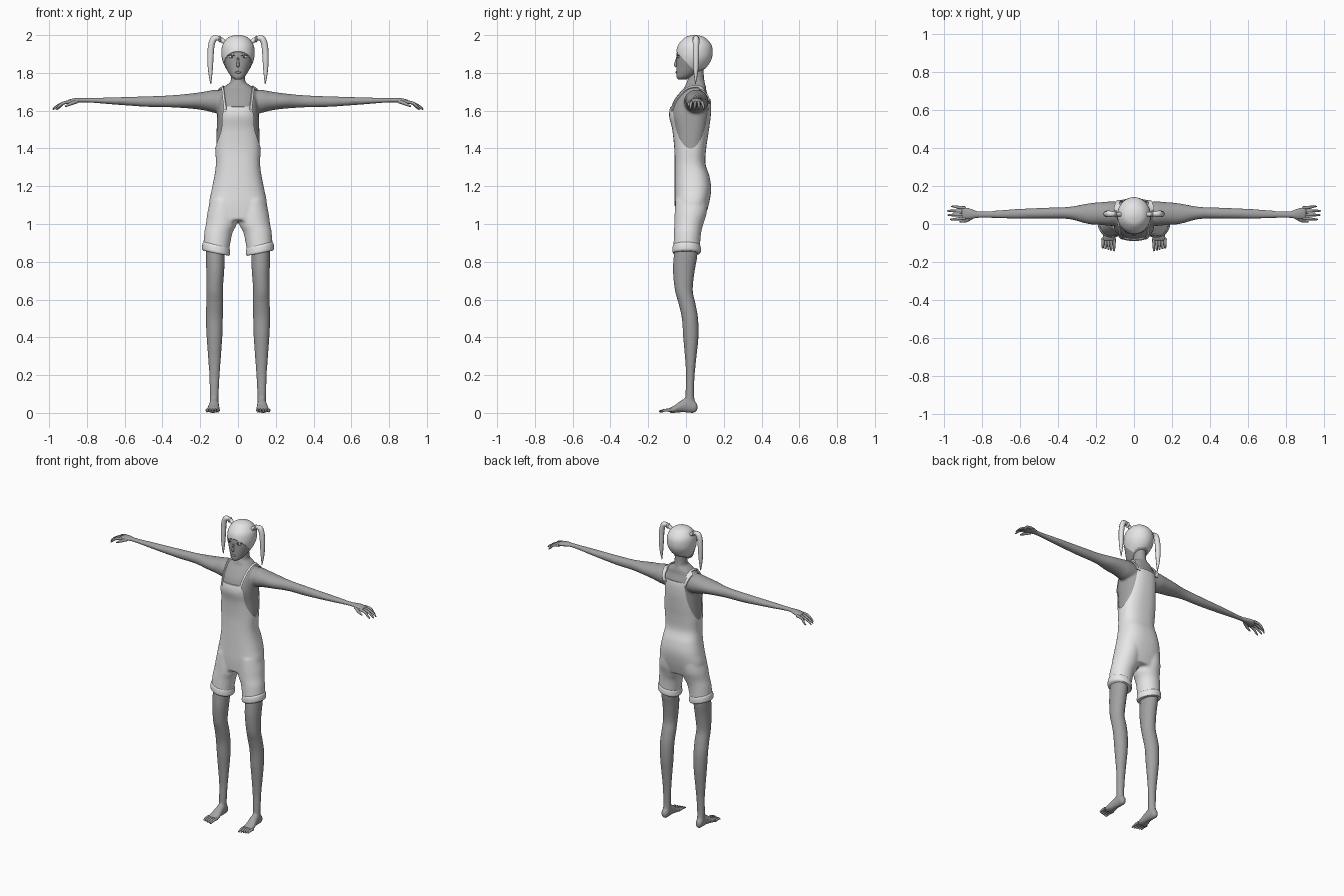
import bpy, bmesh, math
from mathutils import Vector

cube = bpy.data.objects.get("Cube")
if cube:
    bpy.data.objects.remove(cube, do_unlink=True)


def material(name, rgb):
    m = bpy.data.materials.new(name)
    m.use_nodes = True
    m.diffuse_color = (*rgb, 1)
    m.node_tree.nodes["Principled BSDF"].inputs["Base Color"].default_value = (*rgb, 1)
    return m


SKIN = material("skin grey", (0.36, 0.36, 0.36))
CLOTH = material("light cloth", (0.8, 0.8, 0.8))
HAIR = material("light hair", (0.78, 0.78, 0.78))
DARK = material("dark lash", (0.12, 0.12, 0.12))


def resample(rows, k=5):
    """Smooth curve through rows of numbers."""
    out = []
    for i in range(len(rows) - 1):
        p = [rows[max(i - 1, 0)], rows[i], rows[i + 1], rows[min(i + 2, len(rows) - 1)]]
        for s in range(k):
            t = s / k
            out.append([0.5 * (2 * b + (c - a) * t + (2 * a - 5 * b + 4 * c - d) * t * t
                               + (3 * b - a - 3 * c + d) * t ** 3) for a, b, c, d in zip(*p)])
    return out + [list(rows[-1])]


def loft(bm, rows, axis="z", side=1, power=2.0, n=36):
    """Rows are (position on axis, low and high of the first cross axis, low and high of the second)."""
    rings = []
    for t, a0, a1, b0, b1 in resample(rows):
        ring = []
        for i in range(n):
            ang = 2 * math.pi * i / n
            c, s = math.cos(ang), math.sin(ang)
            a = (a0 + a1) / 2 + (a1 - a0) / 2 * math.copysign(abs(c) ** (2 / power), c)
            b = (b0 + b1) / 2 + (b1 - b0) / 2 * math.copysign(abs(s) ** (2 / power), s)
            x, y, z = {"x": (t, a, b), "y": (a, t, b), "z": (a, b, t)}[axis]
            ring.append(bm.verts.new((x * side, y, z)))
        rings.append(ring)
    for r, q in zip(rings, rings[1:]):
        for i in range(n):
            bm.faces.new((r[i], r[(i + 1) % n], q[(i + 1) % n], q[i]))
    bm.faces.new(rings[0])
    bm.faces.new(rings[-1])


def finish(bm, name, mat):
    bmesh.ops.recalc_face_normals(bm, faces=bm.faces)
    me = bpy.data.meshes.new(name)
    bm.to_mesh(me)
    bm.free()
    return link(me, name, mat)


def link(data, name, mat):
    ob = bpy.data.objects.new(name, data)
    data.materials.append(mat)
    bpy.context.collection.objects.link(ob)
    return ob


def bake(ob, angle=40):
    """Apply modifiers, then smooth shade with sharp edges kept."""
    bpy.ops.object.select_all(action="DESELECT")
    ob.select_set(True)
    bpy.context.view_layer.objects.active = ob
    bpy.ops.object.convert(target="MESH")
    bpy.ops.object.shade_smooth_by_angle(angle=math.radians(angle))


def blend(ob, voxel):
    r = ob.modifiers.new("blend", "REMESH")
    r.mode, r.voxel_size = "VOXEL", voxel
    s = ob.modifiers.new("soften", "SMOOTH")
    s.factor, s.iterations = 0.5, 5


def tube(name, pts, mat):
    """Round tapering tube through (x, y, z, radius) points."""
    cu = bpy.data.curves.new(name, "CURVE")
    cu.dimensions, cu.bevel_depth, cu.bevel_resolution, cu.use_fill_caps = "3D", 1, 2, True
    rows = resample(pts, 4)
    sp = cu.splines.new("POLY")
    sp.points.add(len(rows) - 1)
    for p, (x, y, z, r) in zip(sp.points, rows):
        p.co, p.radius = (x, y, z, 1), r
    bake(link(cu, name, mat), 60)


def ball(name, loc, scale, mat):
    bm = bmesh.new()
    bmesh.ops.create_uvsphere(bm, u_segments=16, v_segments=10, radius=1)
    for v in bm.verts:
        v.co = Vector(loc) + v.co * Vector(scale)
    bake(finish(bm, name, mat), 60)


# trunk profile: height, half width, front, back
trunk = [(1.02, .13, -.055, .095), (1.1, .153, -.06, .12), (1.18, .14, -.06, .133),
         (1.25, .126, -.06, .125), (1.32, .117, -.06, .103), (1.4, .121, -.062, .107),
         (1.5, .119, -.073, .122), (1.58, .116, -.09, .132), (1.65, .11, -.072, .132),
         (1.7, .1, -.035, .115)]


def rows_of(profile, inset=0):
    return [(z, inset - w, w - inset, f + inset, b - inset) for z, w, f, b in profile]


# skin: torso, neck, arms, legs and feet blended into one surface
bm = bmesh.new()
loft(bm, rows_of(trunk[4:], .006) + rows_of([(1.722, .08, -.008, .106), (1.745, .047, .0, .1)]), power=2.5)
loft(bm, rows_of([(1.68, .06, .0, .1), (1.74, .042, .003, .1), (1.78, .037, .012, .095), (1.83, .037, .015, .095)]))
for s in (1, -1):
    loft(bm, [(.05, -.005, .115, 1.59, 1.7), (.12, -.01, .118, 1.588, 1.71), (.17, -.005, .115, 1.6, 1.702),
              (.24, .0, .108, 1.61, 1.692), (.345, .026, .09, 1.617, 1.682), (.48, .028, .085, 1.62, 1.676),
              (.65, .028, .077, 1.632, 1.671), (.8, .032, .066, 1.643, 1.667), (.86, .024, .083, 1.64, 1.667),
              (.905, .024, .092, 1.633, 1.656)], "x", s)
    loft(bm, [(.9, .07, .17, -.055, .06), (.83, .07, .17, -.065, .06), (.75, .073, .168, -.069, .046),
              (.65, .08, .167, -.059, .036), (.58, .078, .168, -.04, .05), (.5, .08, .17, -.022, .064),
              (.4, .083, .166, -.015, .066), (.3, .09, .159, -.006, .056), (.2, .097, .152, 0, .046),
              (.1, .102, .15, -.003, .043), (.04, .104, .148, -.005, .05)], "z", s)
    loft(bm, [(.062, .12, .135, .02, .04), (.05, .107, .148, .002, .06), (.02, .103, .15, 0, .085),
              (-.02, .1, .155, .003, .07), (-.06, .096, .165, 0, .04), (-.09, .097, .17, 0, .026)], "y", s)
body = finish(bm, "body", SKIN)
blend(body, .007)
bake(body, 70)

# overalls: trunk and short legs, with arm holes and a sloping bib edge cut away
bm = bmesh.new()
loft(bm, rows_of(trunk), power=2.5)
for s in (1, -1):
    loft(bm, [(1.13, .01, .147, -.055, .115), (1.06, .003, .162, -.06, .11), (1.0, .006, .17, -.062, .092),
              (.95, .03, .179, -.064, .08), (.86, .047, .185, -.067, .072)], "z", s)
overalls = finish(bm, "overalls", CLOTH)
blend(overalls, .008)
bpy.ops.mesh.primitive_cylinder_add(vertices=64, radius=1, depth=1, location=(0, .023, 1.68),
                                    rotation=(0, math.pi / 2, 0))
arm_cutter = bpy.context.object
arm_cutter.scale = (.28, .096, 1)
bpy.ops.mesh.primitive_cube_add(size=1, location=(0, -.08, 2.13), rotation=(.19, 0, 0))
bib_cutter = bpy.context.object
for c in (arm_cutter, bib_cutter):
    c.hide_render = True
    b = overalls.modifiers.new("cut", "BOOLEAN")
    b.operation, b.solver, b.object = "DIFFERENCE", "EXACT", c
bake(overalls)
for c in (arm_cutter, bib_cutter):
    bpy.data.objects.remove(c, do_unlink=True)

for s, tag in ((1, "left"), (-1, "right")):
    # turned cuff, lower on the inside
    bm = bmesh.new()
    loft(bm, [(.892, .05, .182, -.063, .07), (.882, .044, .188, -.07, .077), (.855, .042, .19, -.072, .079),
              (.845, .047, .185, -.067, .074)], "z", s)
    for v in bm.verts:
        v.co.z += .2 * (abs(v.co.x) - .116)
    bake(finish(bm, tag + "_cuff", CLOTH), 50)

    # shoulder strap laid over the body
    bm = bmesh.new()
    path = resample([(.078, -.1, 1.6), (.085, -.08, 1.65), (.093, -.03, 1.715), (.096, .03, 1.74),
                     (.093, .08, 1.735), (.085, .125, 1.69), (.073, .145, 1.64)])
    edge = [[bm.verts.new((s * (x + d), y, z)) for d in (-.01, 0, .01)] for x, y, z in path]
    for p, q in zip(edge, edge[1:]):
        for i in (0, 1):
            bm.faces.new((p[i], p[i + 1], q[i + 1], q[i]))
    strap = finish(bm, tag + "_strap", CLOTH)
    w = strap.modifiers.new("wrap", "SHRINKWRAP")
    w.target, w.offset = body, .006
    t = strap.modifiers.new("thickness", "SOLIDIFY")
    t.thickness, t.offset = .007, 0
    bake(strap)

    # fingers and thumb
    for i, (y, tip_x, tip_y) in enumerate([(.03, .965, .024), (.049, .978, .047), (.067, .98, .069), (.084, .958, .092)]):
        tube(f"{tag}_finger_{i}", [(s * .885, y, 1.647, .009), (s * .925, (y + tip_y) / 2, 1.64, .008),
                                   (s * (tip_x - .015), tip_y, 1.62, .006), (s * tip_x, tip_y, 1.606, .003)], SKIN)
    tube(tag + "_thumb", [(s * .85, .035, 1.65, .01), (s * .885, .017, 1.637, .009),
                          (s * .915, .012, 1.622, .004)], SKIN)
    # toes
    for i in range(5):
        x = .104 + .0148 * i
        tip = -.142 + .004 * i
        tube(f"{tag}_toe_{i}", [(s * x, -.075, .014, .009), (s * x, -.11, .014, .0075),
                                (s * (x + .001), tip, .007, .005)], SKIN)

    # pigtail with its tie
    tube(tag + "_pigtail", [(s * .07, .05, 1.962, .012), (s * .1, .052, 1.982, .012), (s * .128, .053, 1.98, .017),
                            (s * .142, .053, 1.94, .017), (s * .146, .053, 1.87, .016),
                            (s * .146, .052, 1.8, .011), (s * .144, .05, 1.74, .002)], HAIR)
    ball(tag + "_hair_tie", (s * .096, .052, 1.979), (.008, .019, .018), HAIR)

    # eye, lash and brow
    ball(tag + "_eye", (s * .034, -.04, 1.885), (.015, .005, .007), CLOTH)
    ball(tag + "_iris", (s * .033, -.0445, 1.885), (.005, .002, .006), DARK)
    tube(tag + "_lash", [(s * .015, -.048, 1.889, .001), (s * .034, -.046, 1.894, .0025),
                         (s * .056, -.031, 1.89, .001)], DARK)
    tube(tag + "_brow", [(s * .013, -.047, 1.901, .001), (s * .035, -.041, 1.908, .002),
                         (s * .058, -.026, 1.904, .001)], DARK)

# head, and hair as a slightly larger shell cut along the hairline
skull = [(1.766, .018, -.043, .005), (1.778, .034, -.05, .03), (1.8, .05, -.051, .07), (1.83, .066, -.051, .108),
         (1.865, .08, -.05, .13), (1.9, .085, -.05, .138), (1.94, .081, -.041, .134), (1.97, .064, -.019, .114),
         (1.988, .042, .004, .09), (1.997, .012, .036, .058)]
for name, mat, grow in (("head", SKIN, 0), ("hair", HAIR, .003)):
    bm = bmesh.new()
    loft(bm, rows_of(skull, -grow))
    if grow:
        bmesh.ops.translate(bm, verts=bm.verts, vec=(0, 0, grow))
        bmesh.ops.bisect_plane(bm, geom=bm.verts[:] + bm.edges[:] + bm.faces[:], plane_co=(0, -.05, 1.913),
                               plane_no=(0, .12, .11), clear_inner=True)
        bmesh.ops.holes_fill(bm, edges=[e for e in bm.edges if e.is_boundary])
    bake(finish(bm, name, mat), 50)

# nose and mouth
tube("nose", [(0, -.047, 1.885, .004), (0, -.052, 1.86, .006), (0, -.056, 1.842, .008), (0, -.05, 1.833, .006)], SKIN)
ball("lips", (0, -.05, 1.803), (.016, .006, .006), SKIN)
